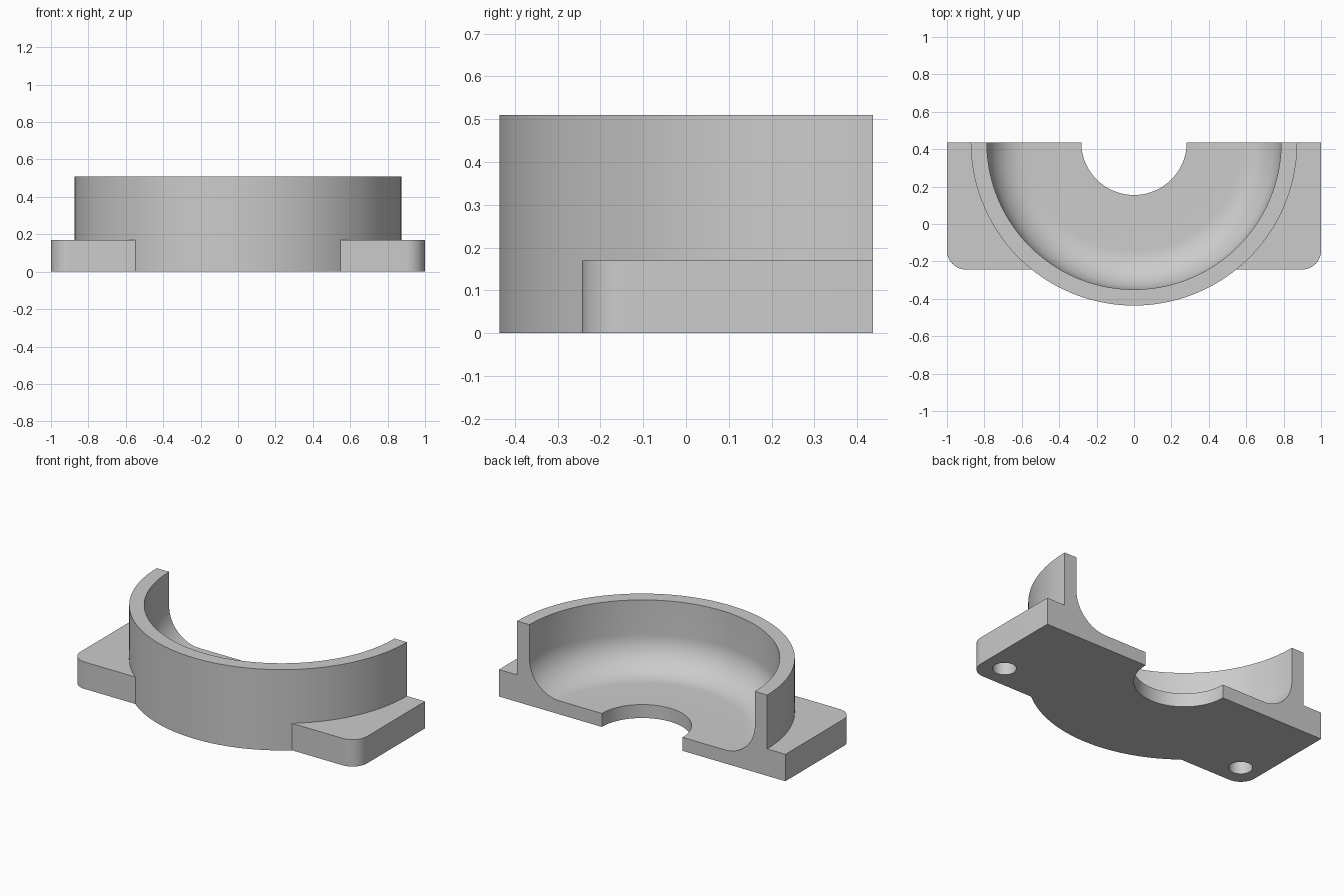
import bpy, bmesh, math
from mathutils import Matrix, Vector

cube = bpy.data.objects.get("Cube")
if cube:
    bpy.data.objects.remove(cube, do_unlink=True)

# Main sizes
AXIS_Y = 0.437
OUTER_R, INNER_R, BORE_R = 0.873, 0.787, 0.282
HEIGHT, FLANGE_H, FLOOR = 0.51, 0.17, 0.085
FILLET, CORNER = 0.21, 0.1
FRONT_Y = -0.243
SEGMENTS = 144

grey = bpy.data.materials.new("plain grey")
grey.use_nodes = True
colour = (0.6, 0.6, 0.6, 1)
grey.diffuse_color = colour
grey.node_tree.nodes["Principled BSDF"].inputs["Base Color"].default_value = colour


def finish(name, bm):
    bmesh.ops.recalc_face_normals(bm, faces=bm.faces)
    mesh = bpy.data.meshes.new(name)
    bm.to_mesh(mesh)
    bm.free()
    mesh.materials.append(grey)
    obj = bpy.data.objects.new(name, mesh)
    bpy.context.collection.objects.link(obj)
    return obj


def cylinder(name, radius, z0, z1, x, y, segments=SEGMENTS):
    bm = bmesh.new()
    bmesh.ops.create_cone(bm, cap_ends=True, segments=segments, radius1=radius,
                          radius2=radius, depth=z1 - z0,
                          matrix=Matrix.Translation((x, y, (z0 + z1) / 2)))
    return finish(name, bm)


def prism(name, outline, z0, z1):
    bm = bmesh.new()
    face = bm.faces.new([bm.verts.new((x, y, z0)) for x, y in outline])
    new = bmesh.ops.extrude_face_region(bm, geom=[face])["geom"]
    bmesh.ops.translate(bm, vec=(0, 0, z1 - z0),
                        verts=[v for v in new if isinstance(v, bmesh.types.BMVert)])
    return finish(name, bm)


def lathe(name, profile):
    # Profile starts and ends on the axis
    bm = bmesh.new()
    verts = [bm.verts.new((r, AXIS_Y, z)) for r, z in profile]
    edges = [bm.edges.new(pair) for pair in zip(verts, verts[1:])]
    bmesh.ops.spin(bm, geom=verts + edges, cent=(0, AXIS_Y, 0), axis=(0, 0, 1),
                   angle=math.tau, steps=SEGMENTS, use_merge=True)
    bmesh.ops.remove_doubles(bm, verts=bm.verts, dist=0.0001)
    return finish(name, bm)


def combine(target, tool, operation):
    mod = target.modifiers.new(tool.name, "BOOLEAN")
    mod.operation, mod.solver, mod.object = operation, "EXACT", tool
    bpy.context.view_layer.update()
    graph = bpy.context.evaluated_depsgraph_get()
    mesh = bpy.data.meshes.new_from_object(target.evaluated_get(graph))
    target.modifiers.clear()
    target.data = mesh
    bpy.data.objects.remove(tool, do_unlink=True)


def arc(cx, cy, radius, start, end, steps):
    angles = [math.radians(start + (end - start) * i / steps) for i in range(steps + 1)]
    return [(cx + radius * math.cos(a), cy + radius * math.sin(a)) for a in angles]


# Drum and mounting flange with rounded front corners
housing = cylinder("half_housing", OUTER_R, 0, HEIGHT, 0, AXIS_Y)
back = AXIS_Y + 0.1
corner_y = FRONT_Y + CORNER
outline = [(1, back), (-1, back)]
outline += arc(-1 + CORNER, corner_y, CORNER, 180, 270, 12)
outline += arc(1 - CORNER, corner_y, CORNER, 270, 360, 12)
combine(housing, prism("flange", outline, 0, FLANGE_H), "UNION")

# Hollow with a rounded floor edge, and the shaft opening below it
profile = [(0, -0.1), (BORE_R, -0.1), (BORE_R, FLOOR)]
profile += arc(INNER_R - FILLET, FLOOR + FILLET, FILLET, -90, 0, 16)
profile += [(INNER_R, HEIGHT + 0.1), (0, HEIGHT + 0.1)]
combine(housing, lathe("hollow", profile), "DIFFERENCE")

# Blind screw holes in the underside
for side in (-1, 1):
    hole = cylinder("screw_hole", 0.067, -0.1, 0.13, side * 0.863, -0.1, 40)
    combine(housing, hole, "DIFFERENCE")

# Flat split plane at the back
rear = [(-2, AXIS_Y), (2, AXIS_Y), (2, 2), (-2, 2)]
combine(housing, prism("rear_half", rear, -1, 1), "DIFFERENCE")

# Smooth curved walls, sharp edges
bpy.ops.object.select_all(action="DESELECT")
housing.select_set(True)
bpy.context.view_layer.objects.active = housing
bpy.ops.object.shade_smooth_by_angle(angle=math.radians(30))
